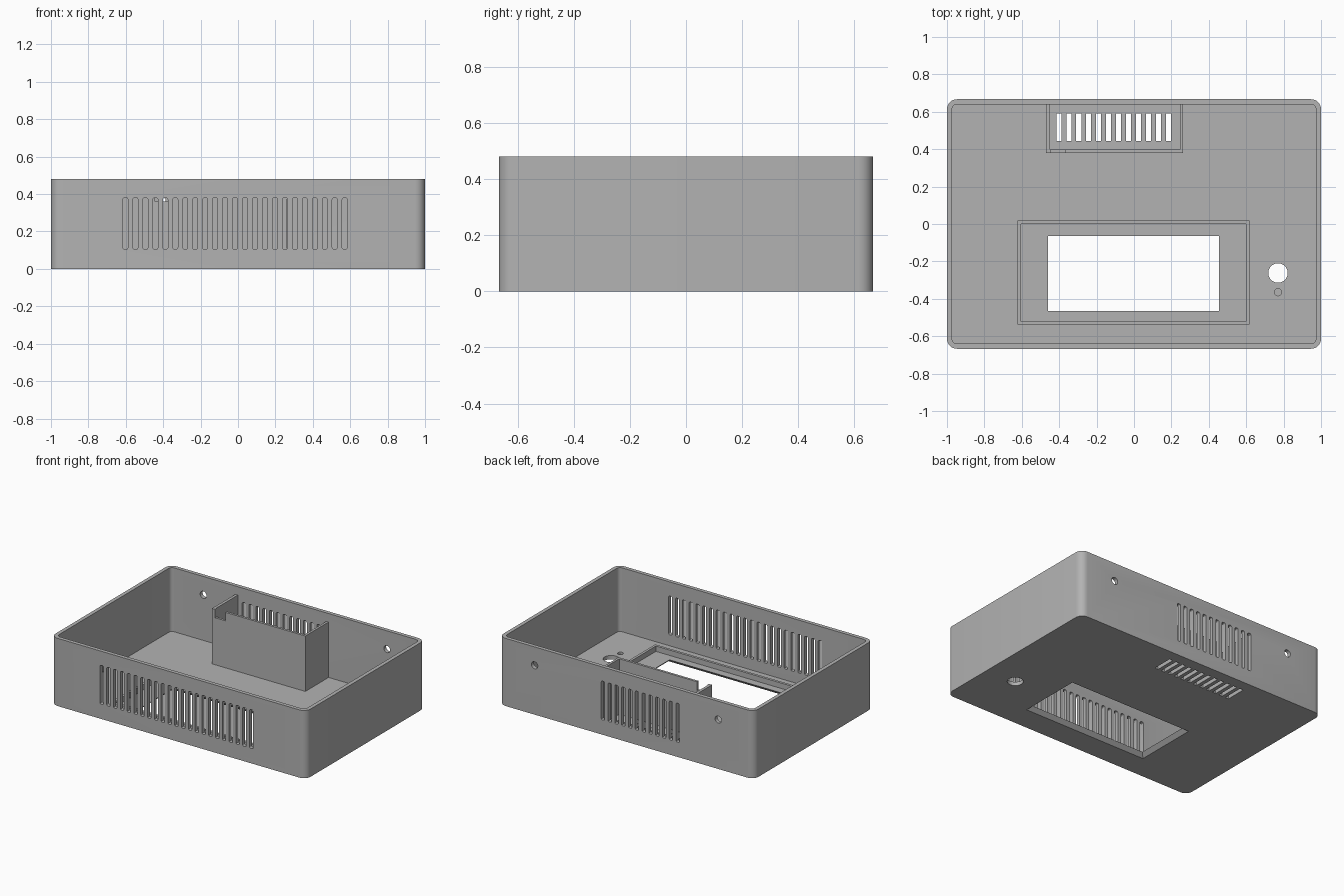
import bpy, bmesh, math
from mathutils import Vector

if "Cube" in bpy.data.objects:
    bpy.data.objects.remove(bpy.data.objects["Cube"])

WALL, HEIGHT, DEPTH = 0.027, 0.48, 0.667
PITCH, SLOT = 0.0533, 0.027

grey = bpy.data.materials.new("grey plastic")
grey.use_nodes = True
grey.diffuse_color = (0.45, 0.45, 0.45, 1)
grey.node_tree.nodes["Principled BSDF"].inputs["Base Color"].default_value = (0.45, 0.45, 0.45, 1)


def rounded_rect(u0, u1, v0, v1, r=0, steps=6):
    """Counter-clockwise outline, with rounded corners if r > 0."""
    if r == 0:
        return [(u0, v0), (u1, v0), (u1, v1), (u0, v1)]
    centres = [(u1 - r, v1 - r), (u0 + r, v1 - r), (u0 + r, v0 + r), (u1 - r, v0 + r)]
    pts = []
    for i, (cu, cv) in enumerate(centres):
        for s in range(steps + 1):
            a = math.pi / 2 * (i + s / steps)
            pts.append((cu + r * math.cos(a), cv + r * math.sin(a)))
    return pts


def circle(u, v, r, n=32):
    return [(u + r * math.cos(2 * math.pi * i / n), v + r * math.sin(2 * math.pi * i / n)) for i in range(n)]


def loft(bm, rings, axis="z"):
    """Closed solid through (outline, level) rings, along z or y."""
    def place(p, level):
        return Vector((p[0], p[1], level)) if axis == "z" else Vector((p[0], level, p[1]))
    loops = [[bm.verts.new(place(p, level)) for p in pts] for pts, level in rings]
    faces = [bm.faces.new(loops[0]), bm.faces.new(loops[-1])]
    for a, b in zip(loops, loops[1:]):
        for i in range(len(a)):
            j = (i + 1) % len(a)
            faces.append(bm.faces.new((a[i], a[j], b[j], b[i])))
    bmesh.ops.recalc_face_normals(bm, faces=faces)


def prism(bm, pts, lo, hi, axis="z"):
    loft(bm, [(pts, lo), (pts, hi)], axis)


def make(name, bm):
    mesh = bpy.data.meshes.new(name)
    bm.to_mesh(mesh)
    bm.free()
    ob = bpy.data.objects.new(name, mesh)
    bpy.context.collection.objects.link(ob)
    mesh.materials.append(grey)
    return ob


def activate(ob):
    bpy.ops.object.select_all(action="DESELECT")
    ob.select_set(True)
    bpy.context.view_layer.objects.active = ob


def cut(ob, bm):
    cutter = make("cutter", bm)
    cutter.hide_render = True
    mod = ob.modifiers.new("cut", "BOOLEAN")
    mod.operation, mod.solver, mod.object = "DIFFERENCE", "EXACT", cutter
    activate(ob)
    bpy.ops.object.modifier_apply(modifier=mod.name)
    bpy.data.objects.remove(cutter)


# Open tray with rounded corners
bm = bmesh.new()
outer = rounded_rect(-1, 1, -DEPTH, DEPTH, 0.053)
inner = rounded_rect(-1 + WALL, 1 - WALL, -DEPTH + WALL, DEPTH - WALL, 0.027)
loft(bm, [(outer, 0), (outer, HEIGHT), (inner, HEIGHT), (inner, WALL)])
tray = make("enclosure_tray", bm)

# Openings in the tray
bm = bmesh.new()
for i in range(23):                                   # front vents
    x = -0.602 + i * PITCH
    prism(bm, rounded_rect(x - SLOT / 2, x + SLOT / 2, 0.105, 0.38, 0.009, 3), -0.72, -0.61, "y")
for i in range(12):                                   # back and floor vents
    x = -0.402 + i * PITCH
    prism(bm, rounded_rect(x - SLOT / 2, x + SLOT / 2, 0.105, 0.38, 0.009, 3), 0.61, 0.72, "y")
    prism(bm, rounded_rect(x - SLOT / 2, x + SLOT / 2, 0.443, 0.59), -0.05, 0.08)
for x in (-0.72, 0.72):                               # back screw holes
    prism(bm, circle(x, 0.35, 0.025, 24), 0.61, 0.72, "y")
prism(bm, circle(0.77, -0.262, 0.052), -0.05, 0.08)   # button hole
prism(bm, circle(0.77, -0.365, 0.019, 24), 0.012, 0.08)  # blind indicator hole


def window(grow):
    return rounded_rect(-0.46 - grow, 0.455 + grow, -0.465 - grow, -0.065 + grow)


loft(bm, [(window(WALL + 0.02), -0.02), (window(-0.02), WALL + 0.02)])  # sloped display window
cut(tray, bm)

# Raised rim around the display window
bm = bmesh.new()
rim_out = rounded_rect(-0.623, 0.618, -0.538, 0.02)
rim_in = rounded_rect(-0.604, 0.6, -0.52, 0.0)
prism(bm, rim_out, WALL - 0.01, WALL + 0.038)
rim = make("display_rim", bm)
bm = bmesh.new()
prism(bm, rim_in, -0.05, 0.2)
cut(rim, bm)

# Three-sided compartment against the back wall, with a cable notch
bm = bmesh.new()
u_shape = [(-0.47, 0.38), (0.262, 0.38), (0.262, 0.65), (0.245, 0.65),
           (0.245, 0.397), (-0.45, 0.397), (-0.45, 0.65), (-0.47, 0.65)]
prism(bm, u_shape, WALL - 0.01, 0.42)
compartment = make("rear_compartment", bm)
bm = bmesh.new()
prism(bm, rounded_rect(-0.445, -0.365, 0.365, 0.5), 0.35, 0.42)
bm.free()
bm = bmesh.new()
prism(bm, rounded_rect(-0.445, -0.365, 0.36, 0.43), 0.36, 0.6)
cut(compartment, bm)

for ob in (tray, rim, compartment):
    activate(ob)
    bpy.ops.object.shade_smooth_by_angle(angle=math.radians(30))
